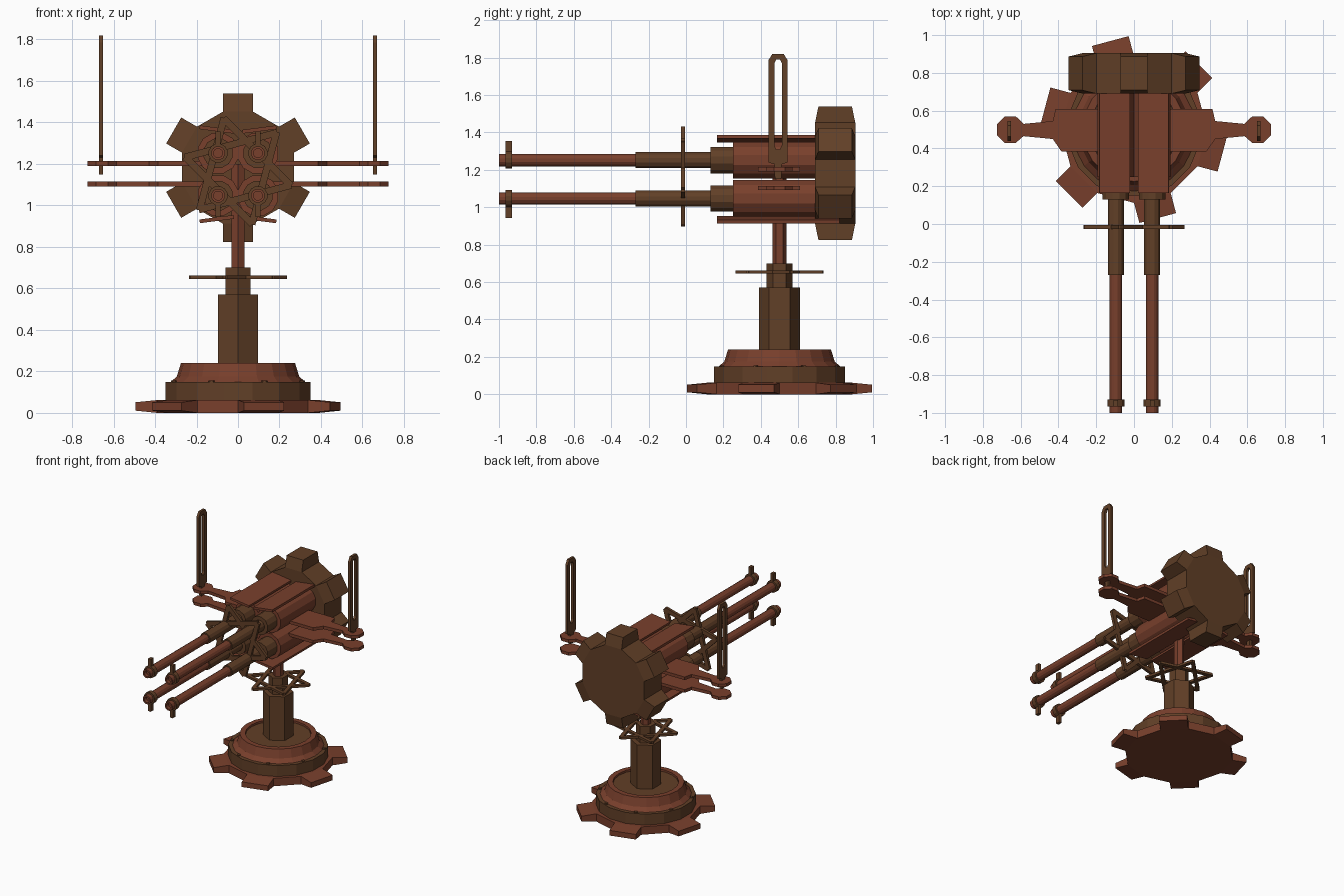
import bpy, bmesh
from math import cos, sin, tan, radians, pi
from mathutils import Matrix, Vector

if "Cube" in bpy.data.objects:
    bpy.data.objects.remove(bpy.data.objects["Cube"])


def material(name, rgb):
    m = bpy.data.materials.new(name)
    m.diffuse_color = (*rgb, 1)
    m.use_nodes = True
    m.node_tree.nodes["Principled BSDF"].inputs["Base Color"].default_value = m.diffuse_color
    return m


RED = material("red_metal", (0.19, 0.05, 0.025))
BROWN = material("brown_metal", (0.12, 0.05, 0.02))
CY = 0.5              # y of the pedestal axis
GZ = 1.182            # height of the gun cluster axis
ALONG_Y = Matrix.Rotation(radians(-90), 4, 'X')


def finish(name, bm, mat, matrix=Matrix()):
    bmesh.ops.transform(bm, matrix=matrix, verts=bm.verts)
    bmesh.ops.recalc_face_normals(bm, faces=bm.faces)
    me = bpy.data.meshes.new(name)
    bm.to_mesh(me)
    bm.free()
    me.materials.append(mat)
    ob = bpy.data.objects.new(name, me)
    bpy.context.collection.objects.link(ob)
    return ob


def lathe_bm(profile, sides, phase):
    bm = bmesh.new()
    rings = [[bm.verts.new((r * cos(phase + 2 * pi * i / sides), r * sin(phase + 2 * pi * i / sides), z))
              for i in range(sides)] for r, z in profile]
    walls = []
    for a, b in zip(rings, rings[1:]):
        for i in range(sides):
            j = (i + 1) % sides
            walls.append(bm.faces.new((a[i], a[j], b[j], b[i])))
    bm.faces.new(rings[0])
    bm.faces.new(rings[-1])
    return bm, walls


def lathe(name, profile, sides, mat, loc, turn=0, along_y=False):
    bm, _ = lathe_bm(profile, sides, radians(turn))
    return finish(name, bm, mat, Matrix.Translation(loc) @ (ALONG_Y if along_y else Matrix()))


def gear(name, apothem, tip, z0, z1, taper, mat, loc, turn, along_y=False):
    # twelve-sided drum with every second side extruded into a tapered tooth
    r = apothem / cos(pi / 12)
    bm, walls = lathe_bm([(r, z0), (r, z1)], 12, radians(turn))
    mid = (z0 + z1) / 2
    teeth = bmesh.ops.extrude_discrete_faces(bm, faces=walls[::2])["faces"]
    for f in teeth:
        c = f.calc_center_median()
        push = Vector((c.x, c.y, 0)).normalized() * (tip - apothem)
        for v in f.verts:
            v.co += push
            v.co.z = mid + (v.co.z - mid) * taper
    bmesh.ops.remove_doubles(bm, verts=bm.verts, dist=1e-5)
    return finish(name, bm, mat, Matrix.Translation(loc) @ (ALONG_Y if along_y else Matrix()))


def add_box(bm, size, matrix):
    bmesh.ops.create_cube(bm, size=1, matrix=matrix @ Matrix.Diagonal((*size, 1)))


def box(name, size, loc, mat, tilt=0):
    bm = bmesh.new()
    add_box(bm, size, Matrix.Translation(loc) @ Matrix.Rotation(tilt, 4, 'Y'))
    return finish(name, bm, mat)


def plate(name, outline, z0, z1, mat, matrix=Matrix()):
    bm = bmesh.new()
    f = bm.faces.new([bm.verts.new((x, y, z0)) for x, y in outline])
    top = bmesh.ops.extrude_face_region(bm, geom=[f])["geom"]
    bmesh.ops.translate(bm, vec=(0, 0, z1 - z0), verts=[v for v in top if isinstance(v, bmesh.types.BMVert)])
    return finish(name, bm, mat, matrix)


def star_frame(name, reach, width, thick, loc, along_y=False):
    # six bars crossing as two triangles
    bm = bmesh.new()
    for k in range(6):
        m = Matrix.Rotation(radians(15 + 60 * k), 4, 'Z') @ Matrix.Translation((reach / 2, 0, 0))
        add_box(bm, (width, reach * 1.76, thick), m)
    return finish(name, bm, BROWN, Matrix.Translation(loc) @ (ALONG_Y if along_y else Matrix()))


# Pedestal base
gear("base_gear", 0.375, 0.485, 0, 0.062, 0.65, RED, (0, CY, 0), 30)
lathe("base_ring", [(0.357, 0.06), (0.357, 0.148)], 16, BROWN, (0, CY, 0), 11.25)
lathe("base_collar", [(0.33, 0.145), (0.295, 0.175), (0.275, 0.24), (0.235, 0.24), (0.235, 0.21)],
      20, RED, (0, CY, 0))
lathe("base_inner_disc", [(0.234, 0.2), (0.234, 0.225)], 20, BROWN, (0, CY, 0))
for k in range(8):
    a = radians(22.5 + 45 * k)
    lathe("base_bolt", [(0.014, 0.145), (0.014, 0.155)], 6, BROWN,
          (0.335 * cos(a), CY + 0.335 * sin(a), 0))

# Column
lathe("column", [(0.11, 0.21), (0.11, 0.57)], 6, BROWN, (0, CY, 0), 30)
lathe("column_neck", [(0.07, 0.57), (0.07, 0.70)], 6, BROWN, (0, CY, 0), 30)
lathe("column_rod", [(0.037, 0.70), (0.037, 1.2)], 6, RED, (0, CY, 0), 30)
star_frame("hand_wheel", 0.232, 0.028, 0.018, (0, CY, 0.654))

# Rear drum and barrel brace
gear("rear_drum", 0.27, 0.358, 0.69, 0.905, 0.83, BROWN, (0, 0, GZ), 15, True)
star_frame("barrel_brace", 0.262, 0.034, 0.022, (0, -0.016, 1.165), True)

# Four guns
for sx in (-1, 1):
    for sz, z in ((1, 1.252), (-1, 1.047)):
        x = 0.096 * sx
        p = (x, 0, z)
        lathe("barrel", [(0.022, -0.97), (0.022, -1.0), (0.034, -1.0), (0.034, -0.26)], 12, RED, p, 15, True)
        lathe("muzzle_ring", [(0.047, -0.965), (0.047, -0.93)], 12, BROWN, p, 15, True)
        box("muzzle_sight", (0.024, 0.034, 0.075), (x, -0.948, z + sz * 0.066), BROWN)
        lathe("barrel_sleeve", [(0.044, -0.27), (0.044, 0.14)], 12, BROWN, p, 15, True)
        lathe("barrel_socket", [(0.073, 0.13), (0.073, 0.26)], 12, BROWN, p, 15, True)
        lathe("receiver", [(0.101, 0.25), (0.101, 0.70)], 12, RED, p, 15, True)
        box("receiver_cover", (0.165, 0.53 if sz > 0 else 0.655, 0.018),
            (0.103 * sx, 0.43 if sz > 0 else 0.4925, GZ - 0.032 + sz * 0.216), RED, -sx * sz * 0.13)

# Side arms: two stacked plates on each side, ending in octagonal pads
PAD = [(0.655 + 0.076 * cos(radians(a)), 0.5 + 0.076 * sin(radians(a)))
       for a in (202.5, 247.5, 292.5, 337.5, 22.5, 67.5, 112.5, 157.5)]
ARM = [(0.05, 0.385), (0.385, 0.385), (0.43, 0.45)] + PAD + [(0.43, 0.545), (0.415, 0.61), (0.05, 0.61)]
ARM[3] = (0.585, 0.465)
ARM[10] = (0.585, 0.53)
for sx in (-1, 1):
    for n, z in (("lower", 1.103), ("upper", 1.203)):
        plate(n + "_side_arm", [(sx * x, y) for x, y in ARM], z - 0.012, z + 0.012, RED)

# Upright slotted handles: half outlines are bridged into a loop
OUTER = [(-0.052, 1.24), (-0.052, 1.785), (-0.03, 1.82), (0.03, 1.82), (0.052, 1.785), (0.052, 1.24)]
INNER = [(-0.02, 1.33), (-0.02, 1.77), (-0.01, 1.79), (0.01, 1.79), (0.02, 1.77), (0.02, 1.33)]
STEM = [(-0.017, 1.15), (0.017, 1.15), (0.02, 1.23), (0.052, 1.24), (0.02, 1.33),
        (0.01, 1.31), (-0.01, 1.31), (-0.02, 1.33), (-0.052, 1.24), (-0.02, 1.23)]
for sx in (-1, 1):
    bm = bmesh.new()
    faces = [[OUTER[i], OUTER[i + 1], INNER[i + 1], INNER[i]] for i in range(5)] + [STEM]
    for pts in faces:
        bm.faces.new([bm.verts.new((sx * 0.65, 0.492 + y, z)) for y, z in pts])
    bmesh.ops.remove_doubles(bm, verts=bm.verts, dist=1e-5)
    out = bmesh.ops.extrude_face_region(bm, geom=bm.faces[:])["geom"]
    bmesh.ops.translate(bm, vec=(sx * 0.02, 0, 0), verts=[v for v in out if isinstance(v, bmesh.types.BMVert)])
    # close the inner side of the solid if the extrusion removed it
    bmesh.ops.remove_doubles(bm, verts=bm.verts, dist=1e-5)
    finish("side_handle", bm, BROWN)
